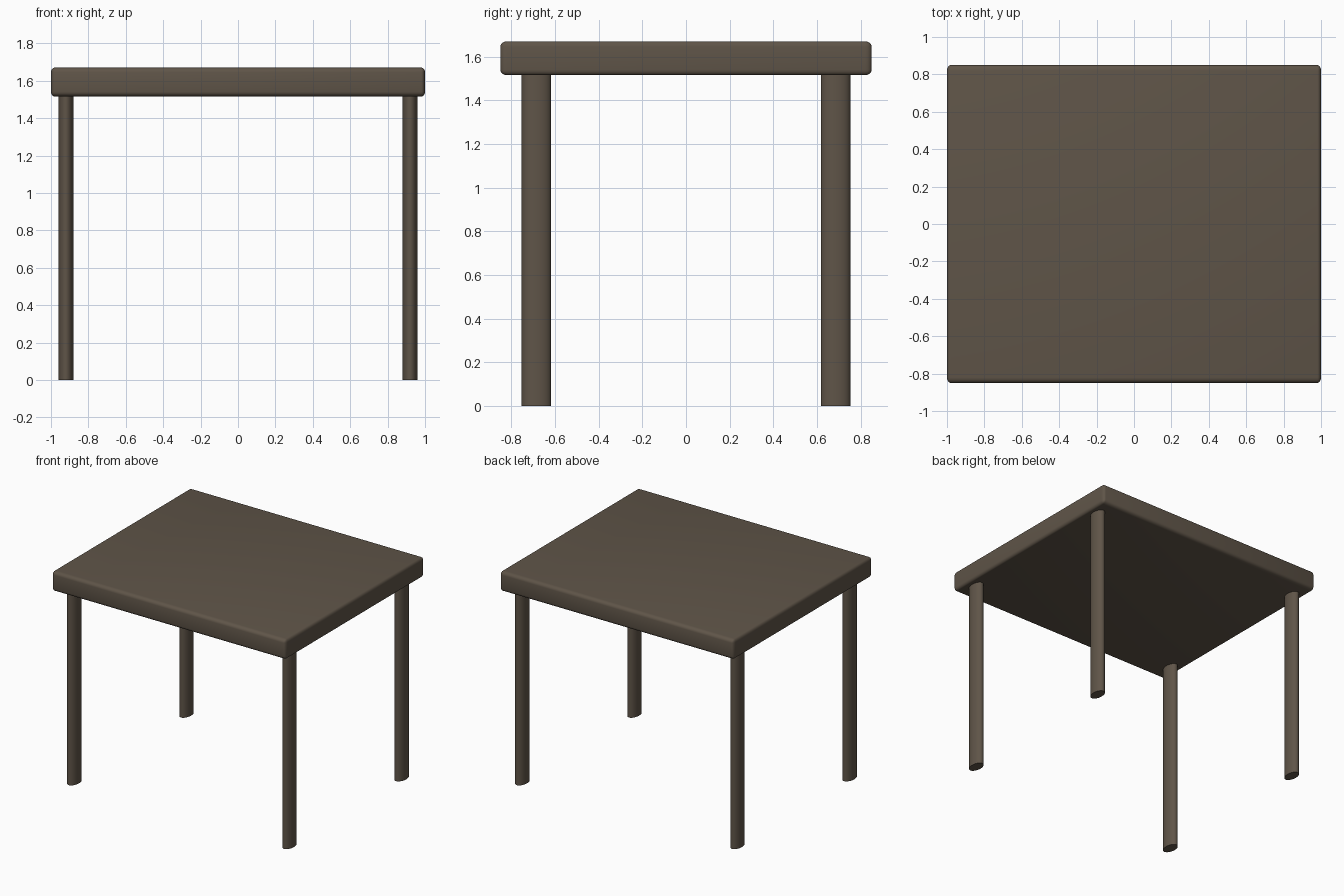
import bpy
import math

if "Cube" in bpy.data.objects:
    bpy.data.objects.remove(bpy.data.objects["Cube"])

wood = bpy.data.materials.new("dark_wood")
wood.diffuse_color = (0.115, 0.09, 0.065, 1)
wood.use_nodes = True
wood.node_tree.nodes["Principled BSDF"].inputs["Base Color"].default_value = wood.diffuse_color


def finish(obj, name, angle):
    obj.name = name
    obj.data.materials.append(wood)
    bpy.ops.object.shade_smooth_by_angle(angle=math.radians(angle))


# Table top: softened slab, rounder along the front and back edges
stretch = (0.8, 1.2, 1.0)
size = (2.0, 1.7, 0.155)
bpy.ops.mesh.primitive_cube_add(size=1)
top = bpy.context.object
top.scale = [d / s for d, s in zip(size, stretch)]
bpy.ops.object.transform_apply(location=False, rotation=False, scale=True)
bevel = top.modifiers.new("soft_edges", "BEVEL")
bevel.width = 0.025
bevel.segments = 4
bpy.ops.object.modifier_apply(modifier=bevel.name)
top.scale = stretch
bpy.ops.object.transform_apply(location=False, rotation=False, scale=True)
top.location.z = 1.593
finish(top, "table_top", 60)

# Four oval legs, running slightly into the top
for side, x in (("left", -0.92), ("right", 0.92)):
    for end, y in (("front", -0.685), ("back", 0.685)):
        bpy.ops.mesh.primitive_cylinder_add(vertices=32, radius=1, depth=1.53,
                                            location=(x, y, 0.765))
        leg = bpy.context.object
        leg.scale = (0.04, 0.0675, 1)
        bpy.ops.object.transform_apply(location=False, rotation=False, scale=True)
        finish(leg, f"{end}_{side}_leg", 40)
